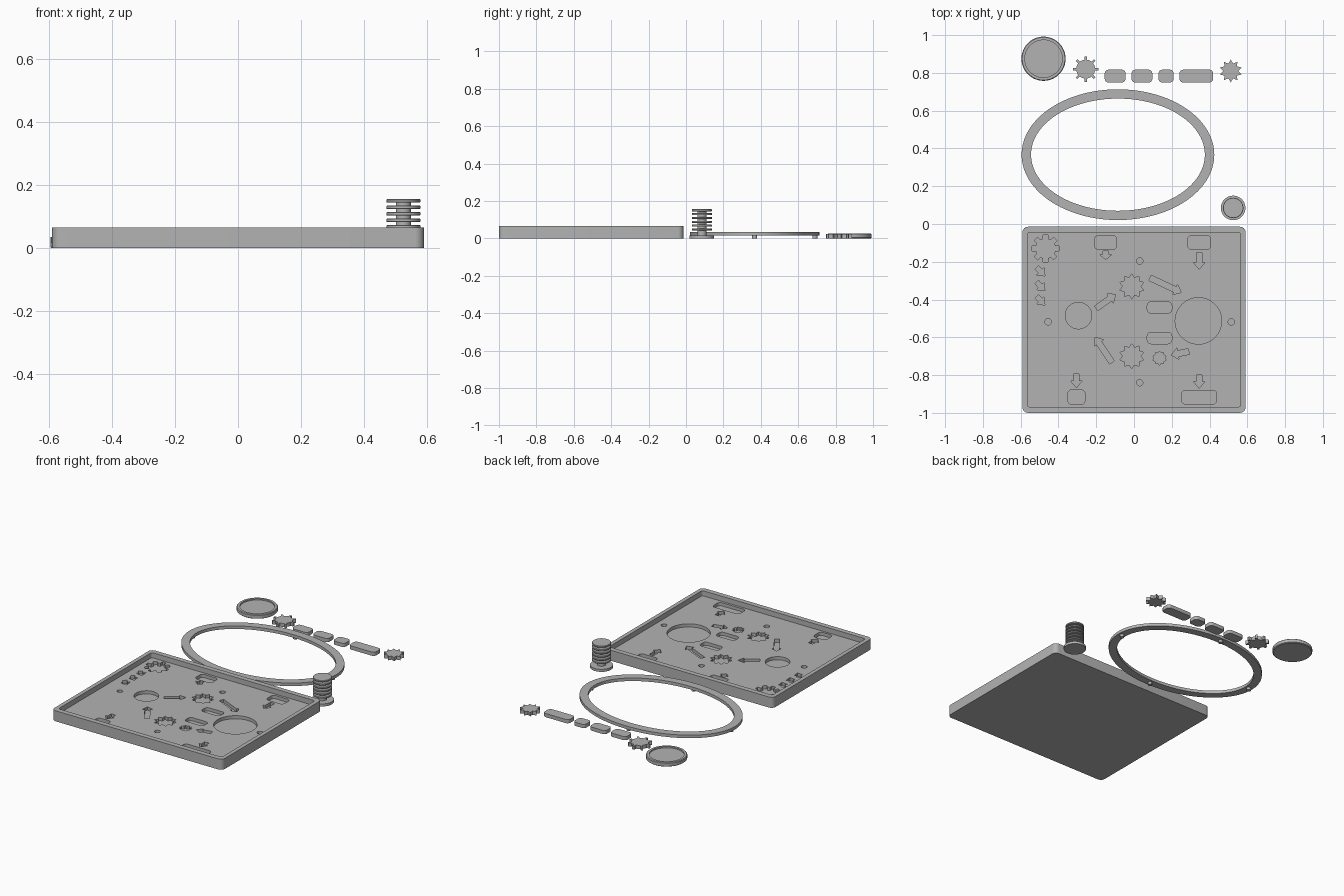
import bpy, bmesh
from math import sin, cos, pi, tau, atan2, hypot
from mathutils import Matrix, Vector

cube = bpy.data.objects.get("Cube")
if cube:
    bpy.data.objects.remove(cube, do_unlink=True)

grey = bpy.data.materials.new("plain grey")
grey.use_nodes = True
COLOUR = (0.45, 0.45, 0.45, 1)
grey.diffuse_color = COLOUR
grey.node_tree.nodes["Principled BSDF"].inputs["Base Color"].default_value = COLOUR


# ---- outlines: lists of (x, y), counter-clockwise ----
def ellipse(x, y, rx, ry=None, n=64):
    ry = ry or rx
    return [(x + rx * cos(tau * i / n), y + ry * sin(tau * i / n)) for i in range(n)]


def round_rect(x, y, w, h, r=0.02, n=6):
    pts = []
    for k, (sx, sy) in enumerate([(1, 1), (-1, 1), (-1, -1), (1, -1)]):
        for i in range(n + 1):
            a = pi / 2 * (k + i / n)
            pts.append((x + sx * (w / 2 - r) + r * cos(a), y + sy * (h / 2 - r) + r * sin(a)))
    return pts


def star(x, y, outer, inner, points=10):
    return [(x + r * cos(a), y + r * sin(a))
            for i in range(points * 2)
            for r, a in [(inner if i % 2 else outer, pi / 2 + pi * i / points)]]


def sun(x, y, outer, body, ray, rays=8):
    """Round body with narrow straight rays."""
    pts = []
    for k in range(rays):
        a = tau * k / rays
        for r, side in [(body, -1), (outer, -1), (outer, 1), (body, 1)]:
            b = a + side * ray / 2 / r
            pts.append((x + r * cos(b), y + r * sin(b)))
        for t in (0.35, 0.5, 0.65):
            b = a + tau / rays * t
            pts.append((x + body * cos(b), y + body * sin(b)))
    return pts


def arrow(x0, y0, x1, y1, shaft=0.03, head=0.06):
    length, a = hypot(x1 - x0, y1 - y0), atan2(y1 - y0, x1 - x0)
    neck = length - min(0.036, length * 0.55)
    flat = [(0, -shaft / 2), (neck, -shaft / 2), (neck, -head / 2), (length, 0),
            (neck, head / 2), (neck, shaft / 2), (0, shaft / 2)]
    return [(x0 + u * cos(a) - v * sin(a), y0 + u * sin(a) + v * cos(a)) for u, v in flat]


# ---- solids ----
def prism(bm, outline, z0, z1):
    low = [bm.verts.new((x, y, z0)) for x, y in outline]
    high = [bm.verts.new((x, y, z1)) for x, y in outline]
    bm.faces.new(low[::-1])
    bm.faces.new(high)
    for i in range(len(low)):
        j = (i + 1) % len(low)
        bm.faces.new((low[i], low[j], high[j], high[i]))


def finish(name, bm):
    bmesh.ops.recalc_face_normals(bm, faces=bm.faces[:])
    mesh = bpy.data.meshes.new(name)
    bm.to_mesh(mesh)
    bm.free()
    mesh.materials.append(grey)
    obj = bpy.data.objects.new(name, mesh)
    bpy.context.collection.objects.link(obj)
    return obj


def solid(name, outline, z0, z1):
    bm = bmesh.new()
    prism(bm, outline, z0, z1)
    return finish(name, bm)


def cut(obj, cutter):
    mod = obj.modifiers.new("cut", 'BOOLEAN')
    mod.operation, mod.solver, mod.object = 'DIFFERENCE', 'EXACT', cutter
    bpy.context.view_layer.update()
    graph = bpy.context.evaluated_depsgraph_get()
    mesh = bpy.data.meshes.new_from_object(obj.evaluated_get(graph))
    obj.modifiers.clear()
    obj.data = mesh
    bpy.data.objects.remove(cutter, do_unlink=True)


def smooth(obj):
    bpy.ops.object.select_all(action='DESELECT')
    obj.select_set(True)
    bpy.context.view_layer.objects.active = obj
    bpy.ops.object.shade_smooth_by_angle(angle=0.5)


def lathe(name, profile, x, y, n=64):
    bm = bmesh.new()
    verts = [bm.verts.new((r, 0, z)) for r, z in profile]
    edges = [bm.edges.new(pair) for pair in zip(verts, verts[1:])]
    bmesh.ops.spin(bm, geom=verts + edges, cent=(0, 0, 0), axis=(0, 0, 1),
                   angle=tau, steps=n, use_duplicate=False)
    bmesh.ops.remove_doubles(bm, verts=bm.verts[:], dist=1e-5)
    bmesh.ops.translate(bm, vec=(x, y, 0), verts=bm.verts[:])
    obj = finish(name, bm)
    smooth(obj)
    return obj


# ---- tray: walled board with recessed shapes ----
HEIGHT, FLOOR, SINK = 0.066, 0.034, 0.014
MID = -0.507
tray = solid("tray", round_rect(0, MID, 1.18, 0.985, 0.028), 0, HEIGHT)
cut(tray, solid("tray_hollow", round_rect(0, MID, 1.13, 0.922, 0.012), FLOOR, 0.1))

pockets = [
    sun(-0.468, -0.13, 0.073, 0.052, 0.026),
    round_rect(-0.15, -0.098, 0.116, 0.074), round_rect(0.345, -0.098, 0.12, 0.074),
    round_rect(-0.305, -0.917, 0.09, 0.077), round_rect(0.345, -0.917, 0.185, 0.073),
    round_rect(0.135, -0.442, 0.13, 0.06), round_rect(0.135, -0.604, 0.13, 0.06),
    star(-0.012, -0.33, 0.066, 0.047), star(-0.012, -0.70, 0.066, 0.047),
    star(0.135, -0.71, 0.037, 0.028),
    ellipse(-0.294, -0.485, 0.07), ellipse(0.341, -0.513, 0.123),
]
for dx, dy in [(0.485, 0), (-0.485, 0), (0, 0.322), (0, -0.322)]:
    pockets.append(ellipse(0.03 + dx, -0.518 + dy, 0.017, n=24))
arrows = [
    arrow(-0.15, -0.142, -0.15, -0.188), arrow(0.345, -0.15, 0.345, -0.24),
    arrow(-0.305, -0.795, -0.305, -0.867), arrow(0.345, -0.8, 0.345, -0.87),
    arrow(-0.2, -0.447, -0.098, -0.373), arrow(0.085, -0.285, 0.25, -0.362),
    arrow(-0.117, -0.733, -0.205, -0.6), arrow(0.29, -0.675, 0.197, -0.694),
]
arrows += [arrow(-0.515, y + 0.02, -0.472, y - 0.025, 0.026, 0.056)
           for y in (-0.25, -0.328, -0.404)]
bm = bmesh.new()
for outline in pockets + arrows:
    prism(bm, outline, SINK, 0.05)
cut(tray, finish("pocket_cutter", bm))
smooth(tray)

# ---- oval ring with four pegs under it ----
RX, RY = -0.085, 0.367
ring = solid("oval_ring", ellipse(RX, RY, 0.51, 0.346, 128), 0.016, 0.035)
cut(ring, solid("ring_hole", ellipse(RX, RY, 0.46, 0.297, 128), -0.1, 0.1))
smooth(ring)
for name, dx, dy in [("left", 0.485, 0), ("right", -0.485, 0), ("back", 0, 0.322), ("front", 0, -0.322)]:
    smooth(solid("ring_peg_" + name, ellipse(RX + dx, RY + dy, 0.013, n=24), 0, 0.016))

# ---- ribbed spool ----
DISC, CORE, TOP, STEP = 0.054, 0.024, 0.156, 0.0206
profile = [(0, 0), (0.065, 0), (0.065, 0.016), (CORE, 0.016)]
for k in range(5, -1, -1):
    z = TOP - k * STEP
    profile += [(CORE, z - 0.011), (DISC - 0.002, z - 0.011), (DISC, z - 0.009),
                (DISC, z - 0.002), (DISC - 0.002, z), (CORE, z)]
lathe("ribbed_spool", profile + [(0, TOP)], 0.525, 0.085)

# ---- round token with raised rim ----
lathe("round_token", [(0, 0), (0.112, 0), (0.117, 0.004), (0.117, 0.023), (0.113, 0.027),
                      (0.099, 0.027), (0.099, 0.019), (0, 0.019)], -0.479, 0.875)

# ---- loose tokens ----
THICK = 0.023
solid("sun_token", sun(-0.256, 0.82, 0.068, 0.05, 0.013), 0, THICK)
solid("star_token", star(0.512, 0.81, 0.06, 0.041), 0, THICK)
for name, x, w in [("first", -0.1, 0.11), ("second", 0.042, 0.11), ("third", 0.17, 0.08), ("long", 0.33, 0.178)]:
    smooth(solid(name + "_bar_token", round_rect(x, 0.783, w, 0.068), 0, THICK))
